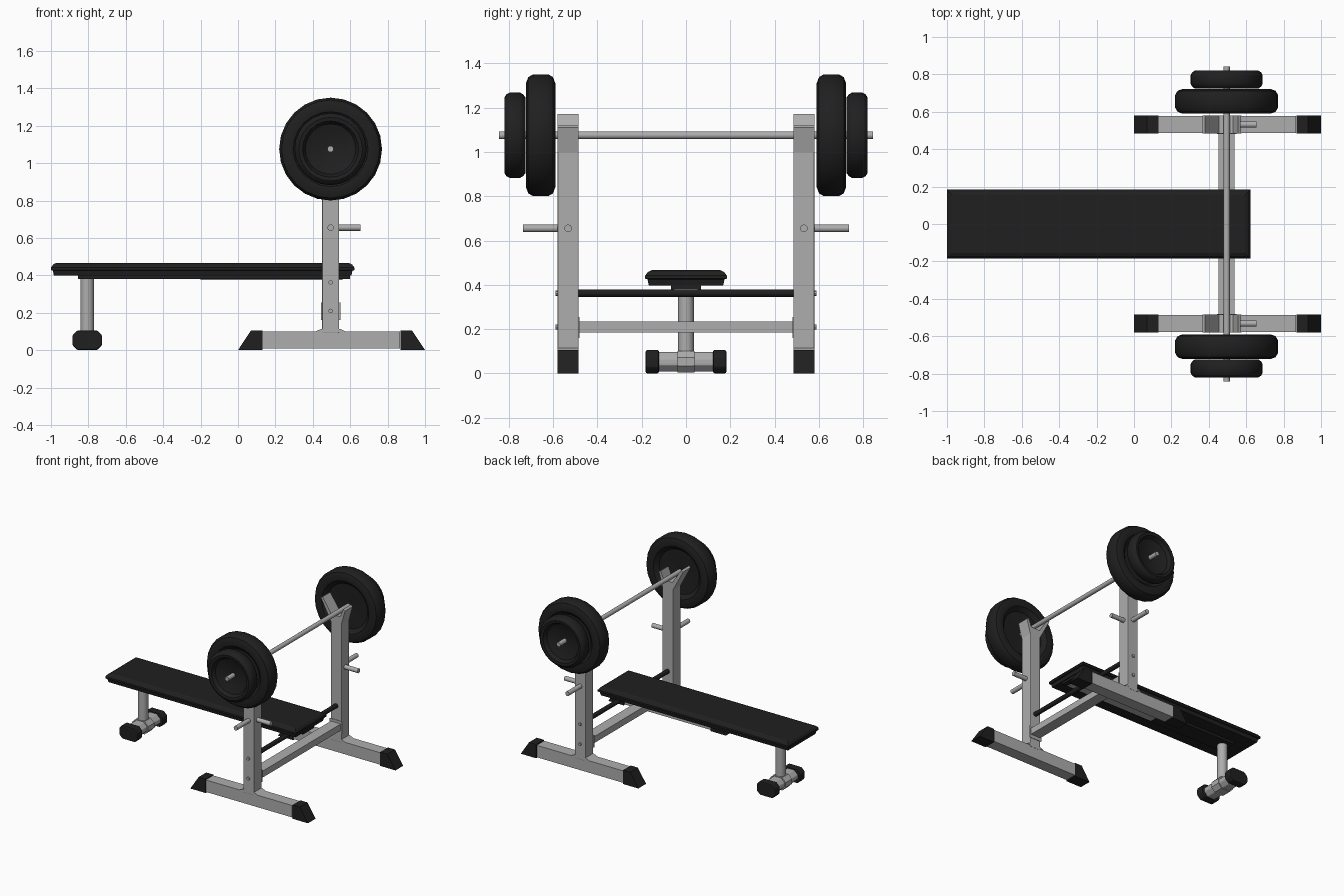
import bpy, bmesh, math
from mathutils import Matrix, Vector

if "Cube" in bpy.data.objects:
    bpy.data.objects.remove(bpy.data.objects["Cube"])


def material(name, value):
    m = bpy.data.materials.new(name)
    m.use_nodes = True
    color = (value, value, value, 1)
    m.diffuse_color = color
    m.node_tree.nodes["Principled BSDF"].inputs["Base Color"].default_value = color
    return m


STEEL = material("grey steel", 0.42)
BLACK = material("black rubber", 0.014)
RACK_X, RACK_Y, BAR_Z = 0.495, 0.532, 1.075


def finish(name, bm, mat, bevel=0, smooth=False):
    bmesh.ops.recalc_face_normals(bm, faces=bm.faces)
    mesh = bpy.data.meshes.new(name)
    bm.to_mesh(mesh)
    bm.free()
    ob = bpy.data.objects.new(name, mesh)
    bpy.context.collection.objects.link(ob)
    mesh.materials.append(mat)
    if bevel:
        mod = ob.modifiers.new("soft edges", "BEVEL")
        mod.width, mod.segments = bevel, 2
    if smooth:
        bpy.ops.object.select_all(action="DESELECT")
        ob.select_set(True)
        bpy.context.view_layer.objects.active = ob
        bpy.ops.object.shade_smooth_by_angle(angle=math.radians(35))
    return ob


def box(name, mat, x, y, z, bevel=0):
    bm = bmesh.new()
    bmesh.ops.create_cube(bm, size=1)
    for v in bm.verts:
        v.co = [(lo + hi) / 2 + c * (hi - lo) for c, (lo, hi) in zip(v.co, (x, y, z))]
    return finish(name, bm, mat, bevel)


def rod(name, mat, start, end, radius, sides=16):
    a, b = Vector(start), Vector(end)
    bm = bmesh.new()
    bmesh.ops.create_cone(bm, cap_ends=True, segments=sides, radius1=radius,
                          radius2=radius, depth=(b - a).length)
    turn = (b - a).to_track_quat("Z", "Y").to_matrix().to_4x4()
    bm.transform(Matrix.Translation((a + b) / 2) @ turn)
    return finish(name, bm, mat, smooth=True)


def extrude_y(name, mat, outline, y0, y1, bevel=0):
    """Sweep an x-z outline along y."""
    bm = bmesh.new()
    face = bm.faces.new([bm.verts.new((x, y0, z)) for x, z in outline])
    moved = bmesh.ops.extrude_face_region(bm, geom=[face])["geom"]
    bmesh.ops.translate(bm, vec=(0, y1 - y0, 0),
                        verts=[g for g in moved if isinstance(g, bmesh.types.BMVert)])
    return finish(name, bm, mat, bevel)


def weight_plate(name, side, profile):
    """Lathe a (radius, y) profile around the bar."""
    bm = bmesh.new()
    verts = [bm.verts.new((RACK_X + r, side * y, BAR_Z)) for r, y in profile]
    edges = [bm.edges.new(p) for p in zip(verts, verts[1:] + verts[:1])]
    bmesh.ops.spin(bm, geom=verts + edges, cent=(RACK_X, 0, BAR_Z), axis=(0, 1, 0),
                   angle=math.tau, steps=24, use_duplicate=False)
    bmesh.ops.remove_doubles(bm, verts=bm.verts, dist=0.0001)
    return finish(name, bm, BLACK, smooth=True)


BIG = [(0.015, 0.635), (0.07, 0.63), (0.17, 0.625), (0.2, 0.595), (0.235, 0.59), (0.262, 0.6),
       (0.275, 0.622), (0.275, 0.69), (0.262, 0.712), (0.235, 0.722), (0.2, 0.718),
       (0.17, 0.69), (0.015, 0.685)]
SMALL = [(0.015, 0.75), (0.12, 0.745), (0.15, 0.727), (0.17, 0.724), (0.185, 0.735),
         (0.193, 0.75), (0.193, 0.795), (0.185, 0.81), (0.17, 0.82), (0.15, 0.817),
         (0.135, 0.79), (0.08, 0.77), (0.015, 0.765)]

# Rack: one side frame for each side
for s, label in ((-1, "front"), (1, "back")):
    yc = s * RACK_Y
    y0, y1 = yc - 0.047, yc + 0.047
    inner, outer = s * 0.485, s * 0.579

    # Floor beam with sloped rubber ends
    box(label + "_floor_beam", STEEL, (0.12, 0.865), (y0 + .002, y1 - .002), (0.008, 0.1))
    for end, direction, tip in (("left", -1, 1.0), ("right", 1, 0.0)):
        outline = [(tip, 0), (tip + direction * 0.13, 0),
                   (tip + direction * 0.13, 0.106), (tip + direction * 0.07, 0.106)]
        extrude_y(f"{label}_{end}_end_cap", BLACK, outline, y0, y1)

    # Upright with weld foot and bar cradle
    box(label + "_upright", STEEL, (0.45, 0.54), (y0, y1), (0.09, 1.055), 0.004)
    extrude_y(label + "_weld_foot", STEEL,
              [(0.415, 0.1), (0.575, 0.1), (0.545, 0.114), (0.445, 0.114)], y0, y1)
    cradle = [(0.54, 1.0), (0.57, 1.11), (0.555, 1.12), (0.53, 1.056), (0.455, 1.056),
              (0.38, 1.17), (0.365, 1.16), (0.45, 1.0)]
    extrude_y(label + "_bar_cradle", STEEL, cradle, y0, y1)

    # Storage pins, inner bracket and bolts
    rod(label + "_side_pin", STEEL, (RACK_X, yc, 0.655), (RACK_X, s * 0.735, 0.655), 0.017)
    rod(label + "_end_pin", STEEL, (RACK_X, yc, 0.655), (0.655, yc, 0.655), 0.017)
    box(label + "_bracket", STEEL, (0.443, 0.547), sorted((inner, inner - s * 0.004)), (0.16, 0.255))
    for n, z in enumerate((0.21, 0.362)):
        rod(f"{label}_bolt_{n + 1}", STEEL, (RACK_X, yc, z), (RACK_X, outer + s * 0.009, z), 0.012, 8)

    # Weights
    weight_plate(label + "_large_weight", s, BIG)
    weight_plate(label + "_small_weight", s, SMALL)

# Bars joining the two sides
rod("barbell_bar", STEEL, (RACK_X, -0.843, BAR_Z), (RACK_X, 0.843, BAR_Z), 0.017)
box("cross_beam", STEEL, (0.453, 0.537), (-0.486, 0.486), (0.185, 0.235))
rod("bench_rest_bar", BLACK, (RACK_X, -0.49, 0.363), (RACK_X, 0.49, 0.363), 0.017)

# Bench pad: stacked layers of a rounded cushion
bm = bmesh.new()
rings = []
for inset, z in ((0.016, 0.398), (0.01, 0.425), (0, 0.428), (0, 0.442), (0.012, 0.458), (0.028, 0.466)):
    x0, x1, y = -1 + inset, 0.622 - inset, 0.184 - inset
    rings.append([bm.verts.new(c + (z,)) for c in ((x0, -y), (x1, -y), (x1, y), (x0, y))])
for low, high in zip(rings, rings[1:]):
    for i in range(4):
        j = (i + 1) % 4
        bm.faces.new((low[i], low[j], high[j], high[i]))
bm.faces.new(rings[0])
bm.faces.new(rings[-1])
finish("bench_pad", bm, BLACK)
box("pad_support", BLACK, (-0.855, 0.6), (-0.067, 0.067), (0.38, 0.4))
box("support_rail", STEEL, (-0.2, 0.56), (-0.055, 0.055), (0.374, 0.381))

# Bench leg and its floor stand
rod("bench_leg", STEEL, (-0.806, 0, 0.05), (-0.806, 0, 0.382), 0.036)


def stand_outline(w, z0, z1, cut):
    half = [(w - cut, z0), (w, z0 + cut), (w, z1 - cut), (w - cut, z1)]
    return [(-0.806 + x, z) for x, z in half] + [(-0.806 - x, z) for x, z in reversed(half)]


extrude_y("leg_stand", STEEL, stand_outline(0.06, 0.008, 0.097, 0.03), -0.13, 0.13, 0.006)
extrude_y("leg_collar", STEEL, stand_outline(0.068, 0.004, 0.102, 0.03), -0.038, 0.038)
for s, label in ((-1, "front"), (1, "back")):
    extrude_y(label + "_stand_cap", BLACK, stand_outline(0.08, 0, 0.106, 0.028),
              s * 0.122, s * 0.182, 0.008)
